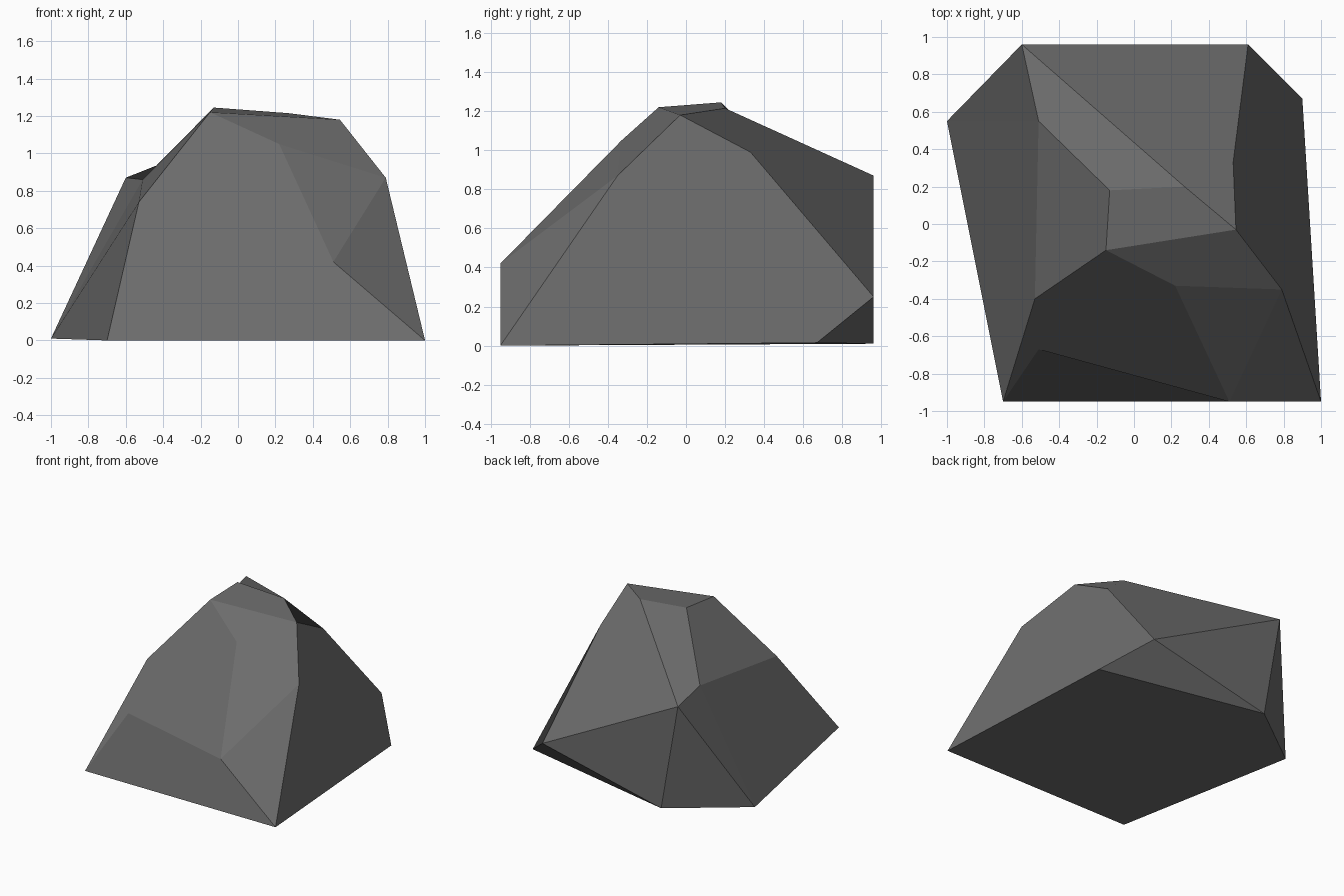
import bpy
import bmesh
from mathutils import Vector

default_cube = bpy.data.objects.get("Cube")
if default_cube:
    bpy.data.objects.remove(default_cube, do_unlink=True)


def make_material(name, colour):
    material = bpy.data.materials.new(name)
    material.use_nodes = True
    material.diffuse_color = colour
    shader = next(n for n in material.node_tree.nodes if n.type == "BSDF_PRINCIPLED")
    shader.inputs["Base Color"].default_value = colour
    shader.inputs["Roughness"].default_value = 0.9
    return material


def make_faceted_stone(name, corners, facets, material):
    """Join named corners into flat facets."""
    bm = bmesh.new()
    verts = {key: bm.verts.new(Vector(place)) for key, place in corners.items()}
    for facet in facets:
        bm.faces.new([verts[key] for key in facet.split()])
    bmesh.ops.recalc_face_normals(bm, faces=bm.faces[:])
    mesh = bpy.data.meshes.new(name)
    bm.to_mesh(mesh)
    bm.free()
    mesh.materials.append(material)
    stone = bpy.data.objects.new(name, mesh)
    bpy.context.collection.objects.link(stone)
    return stone


corners = {
    # Footprint on the ground
    "foot_right": (-1, .55, .01),
    "foot_front": (-.7, -.95, 0),
    "foot_left": (1, -.95, 0),
    "foot_back": (.9, .67, .015),
    "foot_rear": (-.45, .96, .01),
    # Shoulders around the sides
    "rear_high": (-.6, .96, .87),
    "rear_low": (.61, .96, .25),
    "side_back": (.53, .33, .99),
    "side_front": (.79, -.35, .87),
    "brow": (.51, -.95, .42),
    "chin": (-.51, -.67, .41),
    "cheek": (-.53, -.4, .74),
    "dent": (-.51, .55, .86),
    # Crown
    "peak": (-.13, .18, 1.245),
    "top_back": (.27, .2, 1.215),
    "top_left": (.545, -.03, 1.18),
    "ridge": (.22, -.33, 1.05),
    "top_front": (-.15, -.14, 1.22),
}

facets = [
    # Underside
    "foot_right foot_front foot_left foot_back foot_rear",
    # Back
    "rear_high foot_rear foot_right",
    "rear_high rear_low foot_rear",
    "rear_low foot_back foot_rear",
    "rear_high top_back top_left side_back rear_low",
    # Right side with its dent
    "rear_high foot_right dent",
    "foot_right foot_front cheek dent",
    "dent cheek top_front peak",
    "dent peak top_back rear_high",
    # Front, with a hollow under the brow
    "foot_front chin cheek",
    "foot_left brow chin foot_front",
    "top_front cheek chin brow ridge",
    "ridge brow side_front",
    # Left side
    "foot_left side_front brow",
    "foot_left foot_back rear_low side_back top_left side_front",
    # Crown
    "top_front peak top_back top_left",
    "top_front top_left side_front ridge",
]

stone_grey = make_material("stone grey", (.15, .15, .15, 1))
make_faceted_stone("boulder", corners, facets, stone_grey)
